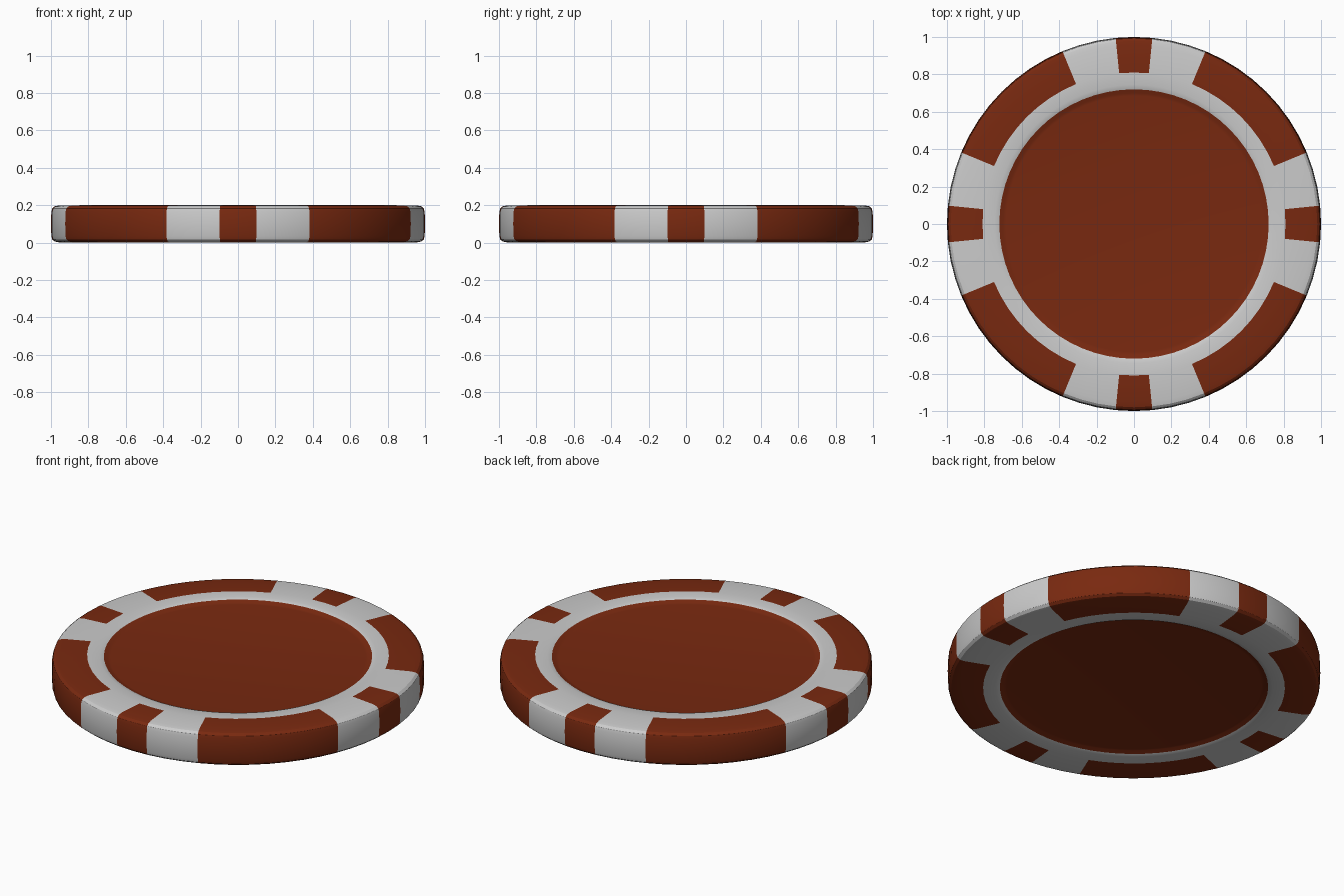
import bpy, bmesh
from math import cos, sin, tau, radians

if "Cube" in bpy.data.objects:
    bpy.data.objects.remove(bpy.data.objects["Cube"])

SEG = 64  # one segment = 5.625 degrees, matching the stripe boundaries


def material(name, rgb):
    m = bpy.data.materials.new(name)
    m.diffuse_color = (*rgb, 1)
    m.use_nodes = True
    m.node_tree.nodes["Principled BSDF"].inputs["Base Color"].default_value = m.diffuse_color
    return m


# Half profile of the chip (radius, height), inner disc to rim, then mirrored below
upper = [(0.685, 0.181), (0.70, 0.183), (0.72, 0.193), (0.745, 0.199), (0.81, 0.2),
         (0.955, 0.199), (0.98, 0.194), (0.993, 0.183), (0.998, 0.165)]
profile = upper + [(r, 0.2 - z) for r, z in reversed(upper)]
profile.insert(len(upper), (1.0, 0.1))


def is_red(radius, seg):
    """Red centre, white ring, then red and white edge stripes repeated per quarter."""
    if radius < 0.72:
        return True
    if radius < 0.81:
        return False
    s = seg % 16
    return s in (0, 15) or 4 <= s < 12


# Lathe the chip, colouring each face by its radius and angle
bm = bmesh.new()
rings = [[bm.verts.new((r * cos(tau * i / SEG), r * sin(tau * i / SEG), z))
          for i in range(SEG)] for r, z in profile]
for k in range(len(profile) - 1):
    mid = (profile[k][0] + profile[k + 1][0]) / 2
    for i in range(SEG):
        j = (i + 1) % SEG
        f = bm.faces.new((rings[k][i], rings[k + 1][i], rings[k + 1][j], rings[k][j]))
        f.material_index = 0 if is_red(mid, i) else 1

# Flat recessed centres, top and bottom
bm.faces.new(rings[0])
bm.faces.new(rings[-1][::-1])
bmesh.ops.recalc_face_normals(bm, faces=bm.faces)

mesh = bpy.data.meshes.new("chip")
bm.to_mesh(mesh)
bm.free()
mesh.materials.append(material("red", (0.19, 0.022, 0.005)))
mesh.materials.append(material("white", (0.8, 0.8, 0.8)))
chip = bpy.data.objects.new("chip", mesh)
bpy.context.collection.objects.link(chip)
bpy.context.view_layer.objects.active = chip
chip.select_set(True)
bpy.ops.object.shade_smooth_by_angle(angle=radians(20))
